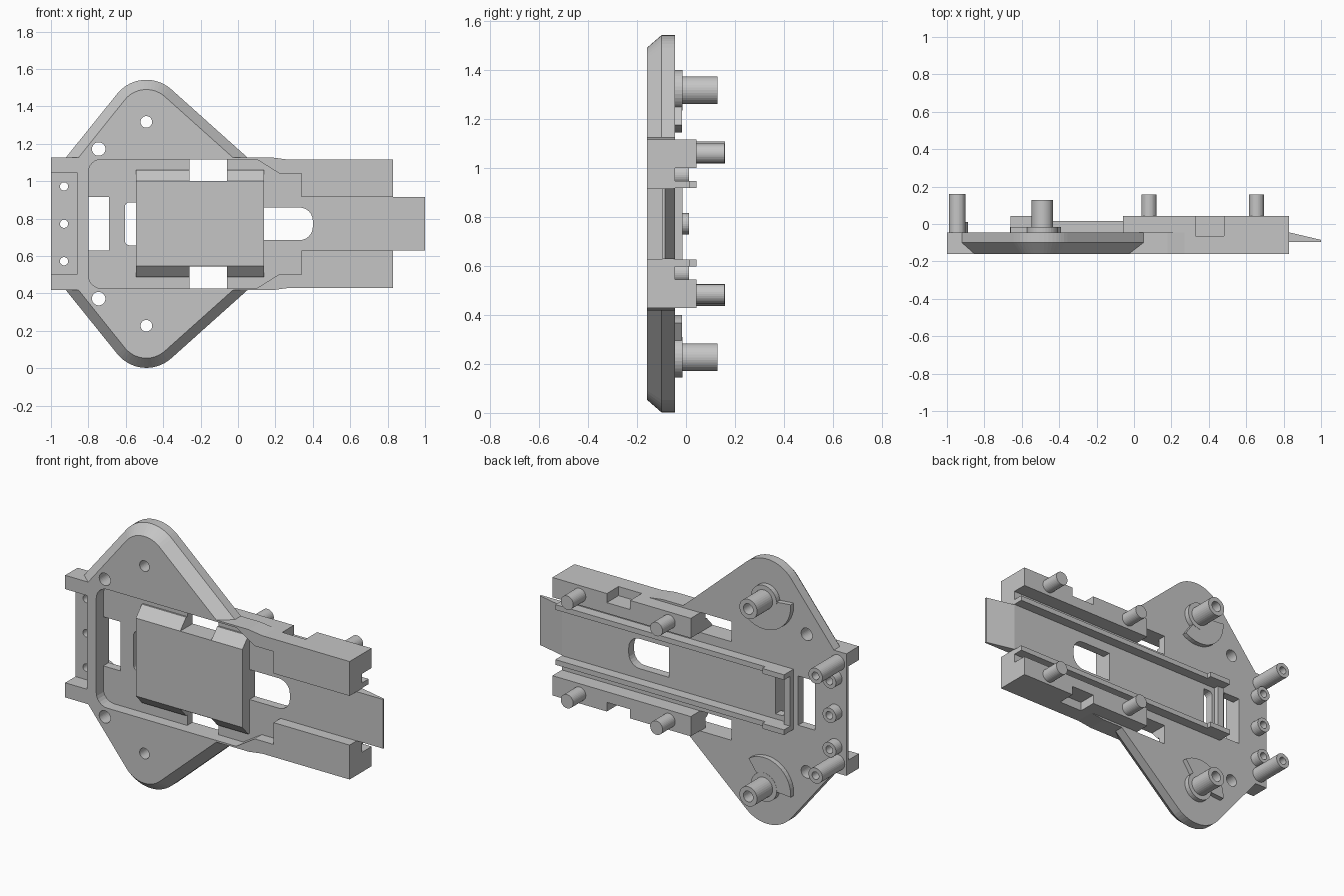
import bpy, bmesh, math
from mathutils import Vector

if "Cube" in bpy.data.objects:
    bpy.data.objects.remove(bpy.data.objects["Cube"])

MID = 0.772                      # height of the mirror line
FRONT, FLOOR, BACK = -0.16, -0.095, -0.045

grey = bpy.data.materials.new("plain_grey")
grey.use_nodes = True
grey.diffuse_color = (0.56, 0.56, 0.56, 1)
grey.node_tree.nodes["Principled BSDF"].inputs["Base Color"].default_value = grey.diffuse_color


def loft(name, loops):
    """Closed solid through matching loops of points; z is measured from MID."""
    bm = bmesh.new()
    rings = [[bm.verts.new((x, y, z + MID)) for x, y, z in loop] for loop in loops]
    bm.faces.new(rings[0])
    bm.faces.new(rings[-1])
    n = len(rings[0])
    for a, b in zip(rings, rings[1:]):
        for i in range(n):
            j = (i + 1) % n
            bm.faces.new((a[i], a[j], b[j], b[i]))
    bmesh.ops.recalc_face_normals(bm, faces=bm.faces)
    mesh = bpy.data.meshes.new(name)
    bm.to_mesh(mesh)
    bm.free()
    mesh.materials.append(grey)
    obj = bpy.data.objects.new(name, mesh)
    bpy.context.collection.objects.link(obj)
    return obj


def plate(name, outline, y0, y1):
    return loft(name, [[(x, y, z) for x, z in outline] for y in (y0, y1)])


def box(name, x0, x1, y0, y1, z0, z1):
    return plate(name, [(x0, z0), (x1, z0), (x1, z1), (x0, z1)], y0, y1)


def arc(cx, cz, r, a0, a1, n=12):
    return [(cx + r * math.cos(math.radians(a0 + (a1 - a0) * i / n)),
             cz + r * math.sin(math.radians(a0 + (a1 - a0) * i / n))) for i in range(n + 1)]


def rod(name, x, z, r, y0, y1):
    return plate(name, arc(x, z, r, 0, 360, 32)[:-1], y0, y1)


def cut(obj, *cutters):
    """Subtract the cutters and bake the result."""
    for c in cutters:
        c.hide_render = True
        m = obj.modifiers.new("cut", "BOOLEAN")
        m.operation, m.solver, m.object = "DIFFERENCE", "EXACT", c
    bpy.context.view_layer.update()
    dg = bpy.context.evaluated_depsgraph_get()
    mesh = bpy.data.meshes.new_from_object(obj.evaluated_get(dg))
    obj.modifiers.clear()
    obj.data = mesh
    for c in cutters:
        bpy.data.objects.remove(c)


def tube(name, x, z, r, hole, y0, y1, hole_start):
    obj = rod(name, x, z, r, y0, y1)
    cut(obj, rod("bore", x, z, hole, hole_start, y1 + 0.05))


def mirrored(half):
    """Complete an outline given by its upper half, left to right."""
    return half + [(x, -z) for x, z in reversed(half)]


# Long body with its pocket, channel and openings
body = plate("body", mirrored([(-1, 0.355), (0.18, 0.355), (0.27, 0.343), (0.83, 0.343)]), FRONT, BACK)
pocket = mirrored(arc(-0.73, 0.275, 0.07, 180, 90, 6) + [(0.1, 0.345), (0.22, 0.27), (0.34, 0.27)])
slot = mirrored([(0.14, 0.087)] + arc(0.33, 0.017, 0.07, 90, 0, 6))
slit = mirrored(arc(-0.58, 0.09, 0.025, 180, 90, 4) + [(-0.545, 0.115)])
cut(body, plate("pocket", pocket, -0.3, FLOOR))
cut(body, box("channel", 0.3, 1.1, -0.3, FLOOR, -0.143, 0.143))
cut(body, box("end_opening", -0.8, -0.69, -0.3, 0.1, -0.143, 0.143))
cut(body, plate("slot", slot, -0.3, 0.1))
cut(body, plate("slit", slit, -0.3, 0.1))
cut(body, box("end_recess", -1.1, -0.86, -0.3, -0.065, -0.27, 0.275))
for h in (-0.2, 0, 0.2):
    cut(body, rod("pin_hole", -0.93, h, 0.022, -0.3, 0.1))
for s in (1, -1):
    cut(body, box("side_window", -0.26, -0.06, -0.3, 0.1, s * 0.228, s * 0.345))
    cut(body, box("notch", 0.33, 0.48, -0.065, 0.1, s * 0.29, s * 0.5))

# Tapered tongue at the end
tongue_side = [(0.83, FLOOR), (1, FLOOR), (1, -0.085), (0.83, BACK)]
loft("tongue", [[(x, y, z) for x, y in tongue_side] for z in (-0.143, 0.143)])

# Raised button with bevelled grips
profile = [(FRONT, -0.225), (FRONT, 0.228), (-0.105, 0.288), (FLOOR, 0.288), (FLOOR, -0.285), (-0.105, -0.285)]
button = loft("button", [[(x, y, z) for y, z in profile] for x in (-0.545, 0.14)])
for s in (1, -1):
    cut(button, box("grip_gap", -0.26, -0.06, -0.3, 0.1, s * 0.228, s * 0.5))

for s, side in ((1, "upper"), (-1, "lower")):
    # Rounded wing with a bevelled front edge
    def wing_outline(inset):
        pts = [(-0.92 + inset / 0.766, 0.355)]
        pts += arc(-0.49, 0.57, 0.2 - inset, 140, 48, 14)
        return pts + [(0.05 - inset / 0.669, 0.355)]
    wing = loft(side + "_wing", [[(x, y, s * z) for x, z in wing_outline(i)]
                                 for y, i in ((FRONT, 0.052), (-0.1, 0), (BACK, 0))])
    cut(wing, rod("screw_hole", -0.49, s * 0.545, 0.031, -0.3, 0.1))
    cut(wing, rod("small_hole", -0.745, s * 0.4, 0.036, -0.3, 0.1))

    # Hollow post on the wing with its collar and fan-shaped pad
    tube(side + "_wing_post", -0.49, s * 0.545, 0.057, 0.031, BACK, 0.128, -0.1)
    tube(side + "_collar", -0.49, s * 0.545, 0.083, 0.031, BACK, -0.015, -0.1)
    fan = arc(-0.49, 0.545, 0.172, 175, 305, 16) + arc(-0.49, 0.545, 0.07, 305, 175, 16)
    plate(side + "_fan_pad", [(x, s * z) for x, z in fan], BACK, -0.016)

    # Thick arm with two pegs
    arm_edge = [(-0.06, 0.228), (-0.06, 0.343), (0.83, 0.343), (0.83, 0.228)]
    arm = plate(side + "_arm", [(x, s * z) for x, z in arm_edge], BACK, 0.042)
    cut(arm, box("notch", 0.33, 0.48, -0.065, 0.1, s * 0.29, s * 0.5))
    for x in (0.08, 0.655):
        rod(side + "_arm_peg", x, s * 0.287, 0.04, 0.04, 0.158)

    # Guide rail with a raised hook
    box(side + "_rail", -0.66, 0.83, BACK, 0.015, s * 0.145, s * 0.175)
    box(side + "_hook", -0.66, -0.52, 0.015, 0.042, s * 0.145, s * 0.175)

    # Long end post
    tube(side + "_end_post", -0.945, s * 0.29, 0.045, 0.022, BACK, 0.16, 0.06)

# Stop wall between the rails, and the three short end sockets
box("stop_wall", -0.66, -0.62, BACK, -0.015, -0.145, 0.145)
for h in (-0.2, 0, 0.2):
    tube("end_socket", -0.93, h, 0.043, 0.022, BACK, 0.012, -0.1)
